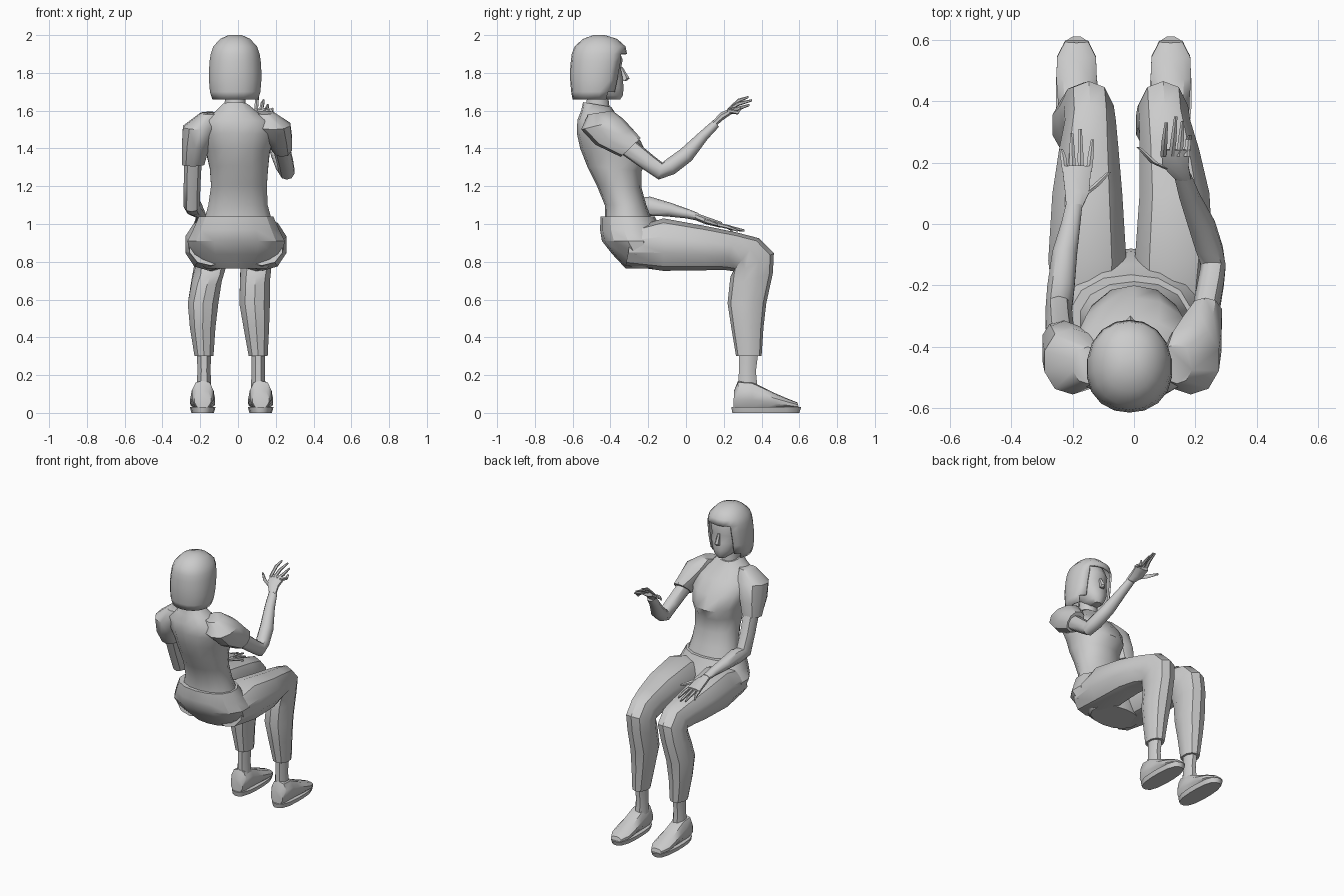
import bpy, bmesh, math


def loft(name, rings, sides=12, power=2.2, cut=None, thick=0, angle=40):
    """Skin a body part. Each ring: centre x, side-view edge A (y, z), side-view edge B (y, z), half width."""
    bm = bmesh.new()
    loops = []
    for x, (ay, az), (by, bz), w in rings:
        loop = []
        for i in range(sides):
            t = 2 * math.pi * (i + 0.5) / sides
            c, s = math.cos(t), math.sin(t)
            k = (abs(c) ** power + abs(s) ** power) ** (-1 / power)
            c, s = c * k, s * k / max(0.5, math.sin(2 * math.pi * (math.floor(sides / 4) + 0.5) / sides))
            s = max(-1, min(1, s))
            u = (1 + s) / 2
            loop.append(bm.verts.new((x + c * w, ay + (by - ay) * u, az + (bz - az) * u)))
        loops.append(loop)
    for a, b in zip(loops, loops[1:]):
        for i in range(sides):
            j = (i + 1) % sides
            bm.faces.new((a[i], a[j], b[j], b[i]))
    if not thick:
        bm.faces.new(loops[0])
    bm.faces.new(loops[-1])
    bmesh.ops.recalc_face_normals(bm, faces=bm.faces)
    if cut:
        bmesh.ops.delete(bm, geom=[f for f in bm.faces if cut(f.calc_center_median())], context='FACES')
    me = bpy.data.meshes.new(name)
    bm.to_mesh(me)
    bm.free()
    ob = bpy.data.objects.new(name, me)
    bpy.context.collection.objects.link(ob)
    if thick:
        m = ob.modifiers.new("thickness", 'SOLIDIFY')
        m.thickness = thick
    bpy.context.view_layer.objects.active = ob
    bpy.ops.object.select_all(action='DESELECT')
    ob.select_set(True)
    bpy.ops.object.shade_smooth_by_angle(angle=math.radians(angle))
    return ob


def level(x, rows):
    """Horizontal rings from rows of z, back y, front y, half width."""
    return [(x, (b, z), (f, z), w) for z, b, f, w in rows]


def finger(name, base, mid, tip, r=0.011):
    pts = [(base, r), (mid, r), (tip, r * 0.55)]
    loft(name, [(p[0], (p[1], p[2] - q), (p[1], p[2] + q), q) for p, q in pts], sides=6, power=2)


# Shirt body with collar
loft("shirt", [
    (0, (-.43, 1.02), (-.18, 1.02), .182), (0, (-.43, 1.10), (-.21, 1.10), .160),
    (.005, (-.475, 1.21), (-.235, 1.19), .150), (.005, (-.525, 1.31), (-.235, 1.28), .157),
    (0, (-.56, 1.40), (-.20, 1.35), .170), (0, (-.578, 1.48), (-.24, 1.44), .195),
    (-.005, (-.575, 1.55), (-.31, 1.52), .19), (-.01, (-.555, 1.60), (-.37, 1.58), .115),
    (-.015, (-.545, 1.645), (-.395, 1.62), .068)], sides=14)

# Sleeves
loft("raised_sleeve", [
    (.14, (-.52, 1.58), (-.39, 1.60), .05), (.185, (-.555, 1.50), (-.33, 1.555), .095),
    (.21, (-.48, 1.42), (-.28, 1.50), .078), (.232, (-.345, 1.355), (-.24, 1.455), .056)], sides=10)
loft("resting_sleeve", [
    (-.15, (-.52, 1.58), (-.40, 1.595), .05), (-.20, (-.555, 1.50), (-.34, 1.53), .095),
    (-.225, (-.52, 1.40), (-.315, 1.42), .075), (-.238, (-.45, 1.305), (-.315, 1.325), .062)], sides=10)

# Bare arms, shoulder to wrist
loft("raised_arm", [
    (.225, (-.37, 1.39), (-.29, 1.46), .046), (.25, (-.22, 1.285), (-.17, 1.36), .044),
    (.258, (-.145, 1.235), (-.125, 1.325), .042), (.245, (-.06, 1.265), (-.10, 1.345), .046),
    (.22, (.03, 1.335), (-.03, 1.395), .045), (.18, (.115, 1.45), (.07, 1.485), .034),
    (.158, (.175, 1.515), (.145, 1.55), .028)], sides=10)
loft("resting_arm", [
    (-.237, (-.44, 1.35), (-.33, 1.37), .048), (-.243, (-.38, 1.20), (-.275, 1.22), .046),
    (-.245, (-.325, 1.065), (-.235, 1.14), .044), (-.238, (-.22, 1.045), (-.19, 1.145), .046),
    (-.225, (-.10, 1.04), (-.08, 1.112), .042), (-.205, (.0, 1.03), (.01, 1.08), .032),
    (-.195, (.06, 1.018), (.065, 1.058), .028)], sides=10)

# Hands
loft("raised_palm", [
    (.16, (.155, 1.515), (.14, 1.545), .027), (.135, (.195, 1.55), (.185, 1.59), .045),
    (.135, (.245, 1.585), (.24, 1.615), .05)], sides=8)
loft("resting_palm", [
    (-.195, (.05, 1.02), (.055, 1.058), .027), (-.185, (.10, 1.00), (.105, 1.04), .042),
    (-.187, (.185, .98), (.19, 1.01), .05)], sides=8)
for i, (bx, tx, ty, tz) in enumerate([(.095, .105, .33, 1.672), (.122, .136, .35, 1.655),
                                      (.148, .158, .335, 1.63), (.172, .182, .29, 1.61)]):
    finger(f"raised_finger_{i + 1}", (bx, .22, 1.60), ((bx + tx) / 2, .275, tz - .02), (tx, ty, tz))
for i, (bx, tx, ty) in enumerate([(-.147, -.135, .275), (-.173, -.175, .31),
                                  (-.199, -.203, .295), (-.224, -.237, .245)]):
    finger(f"resting_finger_{i + 1}", (bx, .17, .996), ((bx + tx) / 2, .22, .985), (tx, ty, .965))
finger("raised_thumb", (.12, .175, 1.56), (.065, .20, 1.578), (.015, .25, 1.592), .014)
finger("resting_thumb", (-.17, .09, 1.02), (-.125, .125, 1.01), (-.08, .17, .995), .014)

# Trouser seat and waistband
loft("trouser_seat", level(-.01, [
    (1.04, -.452, -.165, .20), (.97, -.455, -.13, .232), (.91, -.445, -.09, .262),
    (.84, -.39, -.08, .25), (.765, -.32, -.08, .165)]), sides=14, angle=30)

# Trouser legs, ankles and shoes
profile = [((-.28, .98), (-.32, .78), .115), ((-.12, 1.03), (-.12, .752), .132),
           ((.10, .99), (.10, .755), .118), ((.27, .955), (.20, .757), .10),
           ((.385, .925), (.25, .75), .086), ((.465, .845), (.235, .72), .084),
           ((.46, .74), (.23, .675), .082), ((.425, .58), (.22, .58), .084),
           ((.41, .45), (.24, .45), .070), ((.40, .30), (.265, .30), .052)]
leg_x = {"left": [-.145, -.152, -.152, -.147, -.142, -.147, -.165, -.185, -.187, -.18],
         "right": [.125, .13, .132, .115, .10, .095, .09, .088, .097, .107]}
for side, xs in leg_x.items():
    loft(f"{side}_trouser_leg", [(x, a, b, w) for x, (a, b, w) in zip(xs, profile)], sides=10, angle=35)
    x = xs[-1]
    loft(f"{side}_ankle", level(x, [(.34, .28, .385, .04), (.22, .28, .37, .037), (.12, .275, .38, .042)]), sides=8)
    x += -.007 if x < 0 else .013
    loft(f"{side}_shoe_upper", [
        (x, (.25, .025), (.255, .12), .045), (x, (.285, .02), (.275, .17), .058),
        (x, (.35, .02), (.35, .165), .06), (x, (.42, .02), (.40, .14), .062),
        (x, (.48, .02), (.47, .105), .067), (x, (.55, .02), (.54, .075), .064),
        (x, (.60, .02), (.59, .055), .038)], sides=10, power=2.8)
    loft(f"{side}_sole", level(x, [(0, .245, .60, .06), (.03, .24, .61, .068)]), sides=16, power=2.6)

# Neck and face
loft("neck", level(-.015, [(1.58, -.54, -.40, .06), (1.66, -.525, -.41, .056), (1.74, -.52, -.41, .056)]))
loft("face", level(-.012, [
    (1.66, -.43, -.348, .030), (1.68, -.48, -.335, .055), (1.72, -.52, -.33, .078),
    (1.77, -.54, -.335, .094), (1.82, -.55, -.345, .10), (1.87, -.55, -.335, .10),
    (1.93, -.54, -.36, .085)]))
loft("nose", level(-.012, [(1.758, -.36, -.315, .018), (1.77, -.36, -.298, .015), (1.83, -.36, -.335, .008)]), sides=6)

# Bobbed hair, open around the face
loft("hair", level(-.015, [
    (1.66, -.60, -.365, .122), (1.70, -.608, -.35, .135), (1.76, -.613, -.335, .140),
    (1.81, -.614, -.325, .140), (1.86, -.61, -.315, .137), (1.90, -.605, -.312, .131),
    (1.94, -.59, -.32, .117), (1.98, -.545, -.365, .080), (2.0, -.49, -.43, .035)]),
    sides=18, thick=.012,
    cut=lambda c: c.y > -.42 and abs(c.x + .015) < (.105 if c.z < 1.83 else .075) and c.z < 1.88)
